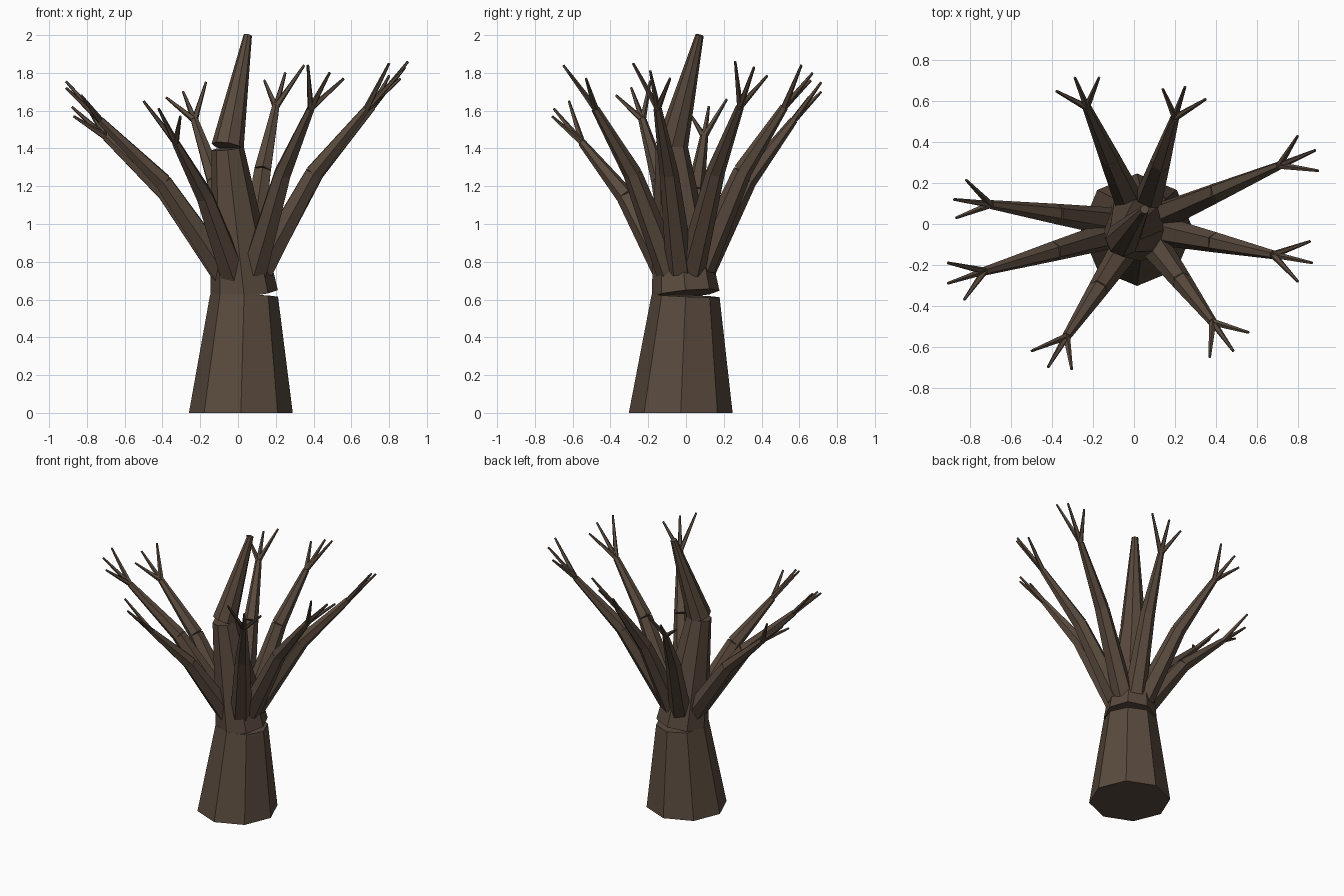
import bpy, bmesh
from mathutils import Vector, Matrix

bark = bpy.data.materials.new("bark")
bark.diffuse_color = (0.10, 0.068, 0.047, 1)
UP = Vector((0, 0, 1))


def limb(bm, a, b, r1, r2, sides):
    """Tapered capped cone from a to b, with end caps square to its axis."""
    a, b = Vector(a), Vector(b)
    axis = b - a
    rot = UP.rotation_difference(axis).to_matrix().to_4x4()
    bmesh.ops.create_cone(bm, cap_ends=True, segments=sides, radius1=r1, radius2=r2,
                          depth=axis.length, matrix=Matrix.Translation((a + b) / 2) @ rot)


def finish(bm, name):
    me = bpy.data.meshes.new(name)
    bm.to_mesh(me)
    bm.free()
    me.materials.append(bark)
    ob = bpy.data.objects.new(name, me)
    bpy.context.collection.objects.link(ob)


# Trunk: three leaning eight-sided sections
bm = bmesh.new()
limb(bm, (0.015, -0.028, 0.002), (0.032, -0.002, 0.62), 0.275, 0.18, 8)
limb(bm, (0.032, -0.002, 0.63), (-0.055, -0.075, 1.40), 0.18, 0.086, 8)
limb(bm, (-0.055, -0.075, 1.41), (0.052, 0.072, 2.0), 0.086, 0.022, 8)
# keep the base flat on the ground
for v in bm.verts:
    if v.co.z < 0.1:
        v.co.z = 0
finish(bm, "trunk")

# Branches: start height, fork point, three twig tips
branches = [
    (0.76, (0.71, 0.285, 1.62), [(0.90, 0.26, 1.86), (0.885, 0.36, 1.83), (0.80, 0.43, 1.785)]),
    (0.77, (0.20, 0.52, 1.62), [(0.14, 0.66, 1.76), (0.25, 0.67, 1.80), (0.35, 0.61, 1.84)]),
    (0.74, (-0.23, 0.57, 1.55), [(-0.38, 0.65, 1.67), (-0.29, 0.715, 1.70), (-0.17, 0.715, 1.75)]),
    (0.72, (-0.70, 0.095, 1.46), [(-0.82, 0.215, 1.66), (-0.88, 0.12, 1.62), (-0.87, 0.03, 1.57)]),
    (0.73, (-0.73, -0.23, 1.55), [(-0.91, -0.19, 1.755), (-0.91, -0.29, 1.72), (-0.83, -0.37, 1.68)]),
    (0.72, (-0.33, -0.55, 1.43), [(-0.50, -0.62, 1.65), (-0.42, -0.70, 1.61), (-0.305, -0.71, 1.57)]),
    (0.75, (0.385, -0.48, 1.61), [(0.56, -0.53, 1.77), (0.485, -0.62, 1.80), (0.37, -0.65, 1.84)]),
    (0.76, (0.68, -0.15, 1.61), [(0.86, -0.085, 1.77), (0.87, -0.19, 1.81), (0.80, -0.28, 1.85)]),
]
for i, (z, fork, tips) in enumerate(branches, 1):
    fork = Vector(fork)
    core = Vector((0.03, -0.01, z))
    out = fork - core
    out.z = 0
    base = core + out.normalized() * 0.095
    joint = base.lerp(fork, 0.5)
    joint.z = base.z + 0.6 * (fork.z - base.z)
    bm = bmesh.new()
    limb(bm, base, joint, 0.075, 0.05, 6)
    limb(bm, joint, fork, 0.05, 0.022, 6)
    finish(bm, f"branch_{i}")
    bm = bmesh.new()
    for tip in tips:
        limb(bm, fork, tip, 0.018, 0.007, 5)
    finish(bm, f"twigs_{i}")
